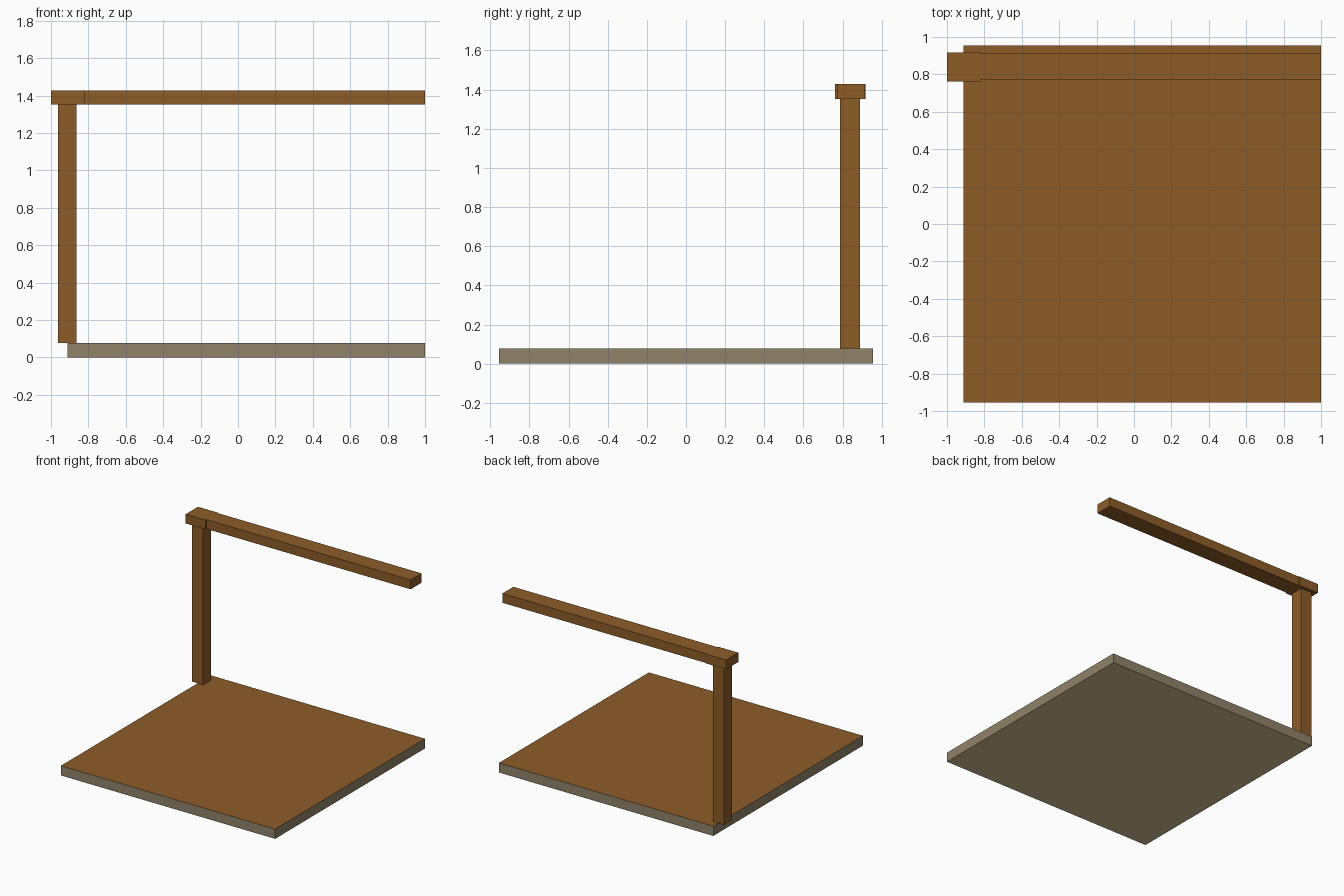
import bpy, bmesh
from mathutils import Vector

if "Cube" in bpy.data.objects:
    bpy.data.objects.remove(bpy.data.objects["Cube"])


def material(name, rgb):
    m = bpy.data.materials.new(name)
    m.diffuse_color = (*rgb, 1.0)
    m.use_nodes = True
    m.node_tree.nodes["Principled BSDF"].inputs["Base Color"].default_value = m.diffuse_color
    return m


wood = material("brown wood", (0.265, 0.107, 0.022))
stone = material("grey stone", (0.279, 0.224, 0.144))
sand = material("pale sand", (0.66, 0.53, 0.31))


def box(name, lo, hi, mats):
    """Axis-aligned box between two corners."""
    lo, hi = Vector(lo), Vector(hi)
    size, mid = hi - lo, (lo + hi) / 2
    bm = bmesh.new()
    bmesh.ops.create_cube(bm, size=1)
    for v in bm.verts:
        v.co = Vector(a * b for a, b in zip(v.co, size))
    mesh = bpy.data.meshes.new(name)
    bm.to_mesh(mesh)
    bm.free()
    for m in mats:
        mesh.materials.append(m)
    ob = bpy.data.objects.new(name, mesh)
    ob.location = mid
    bpy.context.collection.objects.link(ob)
    return ob


# Floor slab: grey sides, wooden top, pale underside
slab = box("floor_slab", (-0.912, -0.955, 0), (1, 0.955, 0.078), [stone, wood, sand])
for p in slab.data.polygons:
    p.material_index = 1 if p.normal.z > 0.5 else 2 if p.normal.z < -0.5 else 0

# Corner post standing on the slab's back left corner
box("corner_post", (-0.963, 0.788, 0.078), (-0.863, 0.89, 1.353), [wood])

# Post cap, slightly wider than the beam it carries
box("post_cap", (-1, 0.762, 1.353), (-0.822, 0.918, 1.428), [wood])

# Long beam running to the right
box("top_beam", (-0.822, 0.772, 1.353), (1, 0.912, 1.428), [wood])
